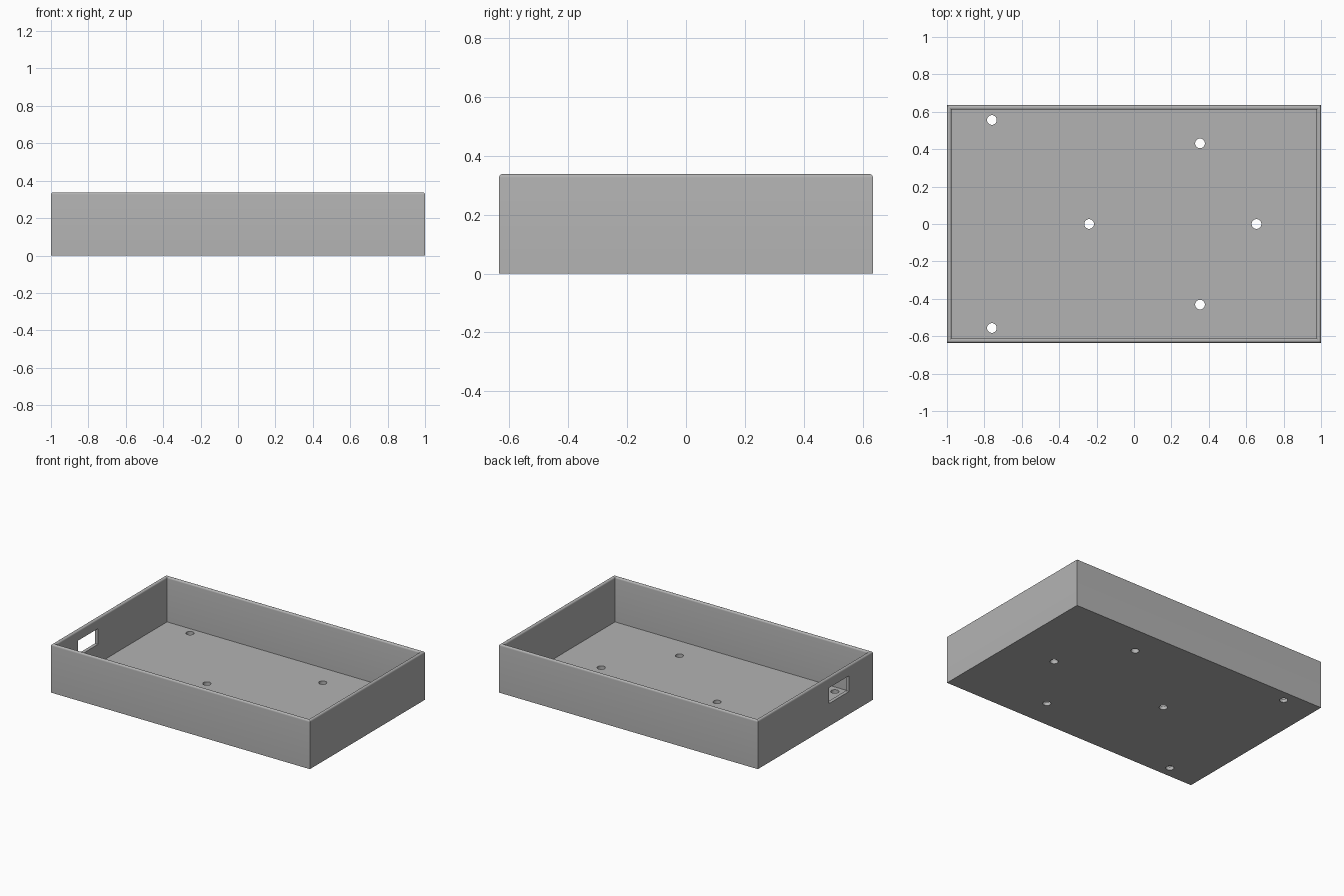
import bpy, bmesh, math
from mathutils import Matrix

if "Cube" in bpy.data.objects:
    bpy.data.objects.remove(bpy.data.objects["Cube"], do_unlink=True)

LENGTH, WIDTH, HEIGHT = 2.0, 1.27, 0.338
WALL, FLOOR, RIM = 0.024, 0.024, 0.0115

grey = bpy.data.materials.new("plain grey")
grey.use_nodes = True
colour = (0.45, 0.45, 0.45, 1)
grey.diffuse_color = colour
grey.node_tree.nodes["Principled BSDF"].inputs["Base Color"].default_value = colour


def add_object(name, bm):
    mesh = bpy.data.meshes.new(name)
    bmesh.ops.recalc_face_normals(bm, faces=bm.faces)
    bm.to_mesh(mesh)
    bm.free()
    mesh.materials.append(grey)
    obj = bpy.data.objects.new(name, mesh)
    bpy.context.collection.objects.link(obj)
    return obj


def add_box(bm, size, centre):
    matrix = Matrix.Translation(centre) @ Matrix.Diagonal((*size, 1))
    bmesh.ops.create_cube(bm, size=1, matrix=matrix)


# Open tray: a box hollowed from the top, with a rounded rim
bm = bmesh.new()
add_box(bm, (LENGTH, WIDTH, HEIGHT), (0, 0, HEIGHT / 2))
top = max(bm.faces, key=lambda f: f.calc_center_median().z)
bmesh.ops.inset_region(bm, faces=[top], thickness=WALL, use_even_offset=True)
inner = bmesh.ops.extrude_face_region(bm, geom=[top])["geom"]
bmesh.ops.translate(bm, verts=[v for v in inner if isinstance(v, bmesh.types.BMVert)],
                    vec=(0, 0, FLOOR - HEIGHT))
if top.is_valid:
    bmesh.ops.delete(bm, geom=[top], context="FACES_ONLY")


def is_rim(edge):
    flat = all(v.co.z > HEIGHT - 0.001 for v in edge.verts)
    a, b = edge.verts
    along_axis = min(abs(a.co.x - b.co.x), abs(a.co.y - b.co.y)) < 0.001
    return flat and along_axis


bmesh.ops.bevel(bm, geom=[e for e in bm.edges if is_rim(e)], offset=RIM,
                segments=5, profile=0.5, affect="EDGES", clamp_overlap=True)
tray = add_object("tray", bm)

# Cutter for the screw holes in the floor and the cable opening in the right wall
bm = bmesh.new()
holes = [(-0.24, 0), (0.655, 0)]
for x, y in [(-0.76, 0.556), (0.353, 0.431)]:
    holes += [(x, y), (x, -y)]
for x, y in holes:
    bmesh.ops.create_cone(bm, cap_ends=True, segments=32, radius1=0.026, radius2=0.026,
                          depth=0.12, matrix=Matrix.Translation((x, y, 0)))
add_box(bm, (0.1, 0.22, 0.11), (-1, -0.26, 0.213))
cutter = add_object("opening_cutter", bm)
cutter.hide_render = True
cutter.hide_set(True)
cutter.display_type = "WIRE"

cut = tray.modifiers.new("openings", "BOOLEAN")
cut.operation = "DIFFERENCE"
cut.solver = "EXACT"
cut.object = cutter

# Apply the cut, then smooth the curved surfaces only
bpy.ops.object.select_all(action="DESELECT")
tray.select_set(True)
bpy.context.view_layer.objects.active = tray
bpy.ops.object.modifier_apply(modifier=cut.name)
bpy.data.objects.remove(cutter, do_unlink=True)
bpy.ops.object.shade_smooth_by_angle(angle=math.radians(35))
